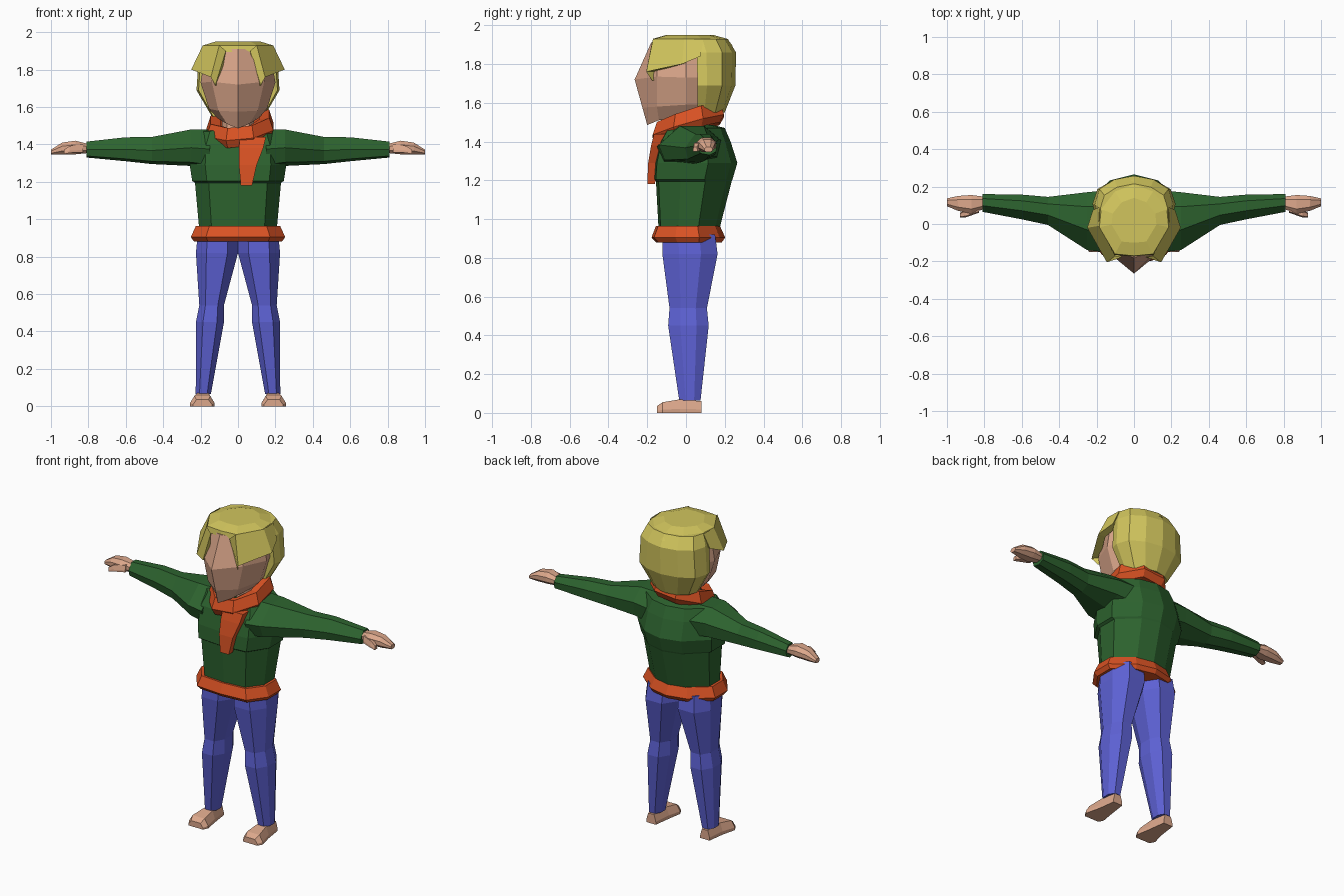
import bpy, bmesh, math

if "Cube" in bpy.data.objects:
    bpy.data.objects.remove(bpy.data.objects["Cube"])


def material(name, rgb):
    m = bpy.data.materials.new(name)
    m.diffuse_color = (*rgb, 1)
    m.use_nodes = True
    m.node_tree.nodes["Principled BSDF"].inputs["Base Color"].default_value = m.diffuse_color
    return m


HAIR = material("straw yellow", (0.64, 0.56, 0.11))
SKIN = material("skin", (0.72, 0.39, 0.26))
GREEN = material("forest green", (0.026, 0.125, 0.028))
ORANGE = material("burnt orange", (0.70, 0.085, 0.017))
BLUE = material("denim blue", (0.11, 0.12, 0.66))


def loft(name, rings, mat, mirror=False, closed=False):
    """Skin a list of equal-length point rings into a solid."""
    bm = bmesh.new()
    vs = [[bm.verts.new(p) for p in r] for r in rings]
    n = len(rings[0])
    pairs = list(zip(vs, vs[1:])) + ([(vs[-1], vs[0])] if closed else [])
    for a, b in pairs:
        for i in range(n):
            j = (i + 1) % n
            bm.faces.new((a[i], a[j], b[j], b[i]))
    if not closed:
        bm.faces.new(vs[0])
        bm.faces.new(vs[-1])
    return finish(name, bm, mat, mirror)


def finish(name, bm, mat, mirror):
    bmesh.ops.recalc_face_normals(bm, faces=bm.faces[:])
    me = bpy.data.meshes.new(name)
    bm.to_mesh(me)
    bm.free()
    me.materials.append(mat)
    ob = bpy.data.objects.new(name, me)
    bpy.context.collection.objects.link(ob)
    if mirror:
        mod = ob.modifiers.new("mirror", 'MIRROR')
        mod.use_mirror_merge = False
    return ob


def sym(half):
    """Complete a half ring (front to back, x >= 0) across x = 0."""
    return half + [(-x, y, z) for x, y, z in reversed(half) if x > 1e-6]


BODY = [(0, -1), (.68, -.93), (1, -.35), (1, .3), (.5, .85), (0, 1)]
BACK_HAIR = [(0, -1), (.95, -1), (1, -.5), (.88, .3), (.5, .8), (0, 1)]
TOP_HAIR = [(0, -1), (.55, -.95), (1, -.2), (.95, .3), (.55, .8), (0, 1)]


def level(z, hw, yf, yb, prof=BODY):
    c, h = (yf + yb) / 2, (yb - yf) / 2
    return sym([(px * hw, c + py * h, z) for px, py in prof])


OCT = [(.25, 0), (.75, 0), (1, .3), (1, .7), (.75, 1), (.25, 1), (0, .7), (0, .3)]
WEDGE = [(0, 0), (1, 0), (1, .3), (.82, 1), (.18, 1), (0, .3)]
SLEEVE = [(.1, .1), (.6, 0), (.95, .2), (1, .65), (.75, 1), (.35, 1), (0, .5)]


def section(axis, t, a0, a1, b0, b1, prof):
    """Profile stretched to a rectangle at position t on the axis."""
    out = []
    for u, v in prof:
        p = [a0 + u * (a1 - a0), b0 + v * (b1 - b0)]
        p.insert(axis, t)
        out.append(tuple(p))
    return out


def limb(name, axis, rows, prof, mat):
    return loft(name, [section(axis, *r, prof) for r in rows], mat, mirror=True)


# Trousers, feet
limb("trouser_leg", 2, [(.92, 0, .215, -.12, .15), (.82, 0, .225, -.122, .163),
                        (.54, .075, .207, -.085, .108), (.45, .075, .225, -.092, .117),
                        (.065, .145, .226, -.035, .075)], OCT, BLUE)
limb("foot", 1, [(.08, .155, .22, 0, .06), (-.03, .14, .235, 0, .07),
                 (-.12, .125, .257, 0, .055), (-.15, .14, .24, 0, .035)], WEDGE, SKIN)

# Sweater body, with a slight overhang under the chest, and hem band
loft("sweater", [level(*r) for r in [
    (.92, .205, -.14, .165), (1.195, .23, -.155, .236), (1.205, .245, -.17, .24),
    (1.29, .258, -.165, .265), (1.40, .25, -.14, .23), (1.47, .22, -.10, .20),
    (1.485, .12, -.08, .14)]], GREEN)
loft("hem_band", [level(*r) for r in [
    (.88, .235, -.155, .185), (.905, .252, -.178, .202), (.965, .225, -.155, .175)]], ORANGE)

# Sleeves, hands, thumbs
limb("sleeve", 0, [(.15, -.15, .18, 1.27, 1.48), (.25, -.14, .17, 1.285, 1.48),
                   (.46, -.005, .145, 1.295, 1.44), (.6, .025, .157, 1.31, 1.438),
                   (.81, .065, .16, 1.33, 1.415)], SLEEVE, GREEN)
limb("hand", 0, [(.79, .085, .145, 1.355, 1.40), (.87, .055, .155, 1.347, 1.42),
                 (.94, .07, .15, 1.345, 1.41), (1.0, .095, .137, 1.345, 1.372)], OCT, SKIN)
limb("thumb", 0, [(.83, .06, .10, 1.358, 1.40), (.90, .035, .075, 1.355, 1.392),
                  (.93, .035, .06, 1.348, 1.372)], WEDGE, SKIN)

# Neck and faceted head with a forward ridge and pointed chin
loft("neck", [level(z, .085, -.07, .12) for z in (1.42, 1.62)], SKIN)
loft("head", [sym(h) for h in [
    [(0, -.20, 1.485), (.06, -.14, 1.51), (.11, 0, 1.54), (.10, .10, 1.54), (0, .14, 1.54)],
    [(0, -.225, 1.575), (.105, -.15, 1.58), (.155, 0, 1.59), (.13, .10, 1.59), (0, .16, 1.59)],
    [(0, -.265, 1.72), (.14, -.15, 1.735), (.20, 0, 1.73), (.17, .10, 1.73), (0, .18, 1.73)],
    [(0, -.18, 1.91), (.12, -.145, 1.91), (.17, 0, 1.91), (.14, .12, 1.91), (0, .17, 1.91)],
]], SKIN)

# Hair: back shell, crown and swept side fringes
loft("hair_back", [level(*r, BACK_HAIR) for r in [
    (1.55, .14, .06, .20), (1.69, .222, .06, .255), (1.86, .21, .055, .258),
    (1.93, .18, .04, .215)]], HAIR)
loft("hair_crown", [level(*r, TOP_HAIR) for r in [
    (1.895, .195, -.175, .24), (1.93, .185, -.17, .212), (1.95, .12, -.10, .14)]], HAIR)

fringe_top = [(.065, -.178, 1.90), (.10, -.17, 1.93), (.188, -.01, 1.93), (.185, .09, 1.93)]
fringe_low = [(.122, -.175, 1.715), (.145, -.205, 1.76), (.25, -.02, 1.80), (.22, .075, 1.84)]
bm = bmesh.new()
top = [bm.verts.new(p) for p in fringe_top]
low = [bm.verts.new(p) for p in fringe_low]
inner = [bm.verts.new((x * .8, y * .8, z)) for x, y, z in fringe_low]
for i in range(3):
    bm.faces.new((top[i], low[i], low[i + 1], top[i + 1]))
    bm.faces.new((low[i], inner[i], inner[i + 1], low[i + 1]))
    bm.faces.new((top[i], top[i + 1], inner[i + 1], inner[i]))
for i in (0, 3):
    bm.faces.new((top[i], low[i], inner[i]))
finish("hair_fringe", bm, HAIR, True)

# Scarf: tilted collar ring and hanging tail
COLLAR = [(.11, .045), (.165, .052), (.188, -.015), (.165, -.055), (.11, -.05)]
rings = []
for k in range(8):
    a = math.tau * (k + .5) / 8
    c, s = math.cos(a), math.sin(a)
    rings.append([(.01 + r * c * 1.03, .012 + r * s * 1.06, 1.495 + .057 * s + .018 * c + h)
                  for r, h in COLLAR])
loft("scarf_collar", rings, ORANGE, closed=True)
SQUARE = [(0, 0), (1, 0), (1, 1), (0, 1)]
loft("scarf_tail", [section(2, *r, SQUARE) for r in [
    (1.44, .01, .15, -.165, -.10), (1.38, .005, .135, -.18, -.12),
    (1.29, .005, .10, -.195, -.145), (1.18, .015, .075, -.20, -.16)]], ORANGE)
